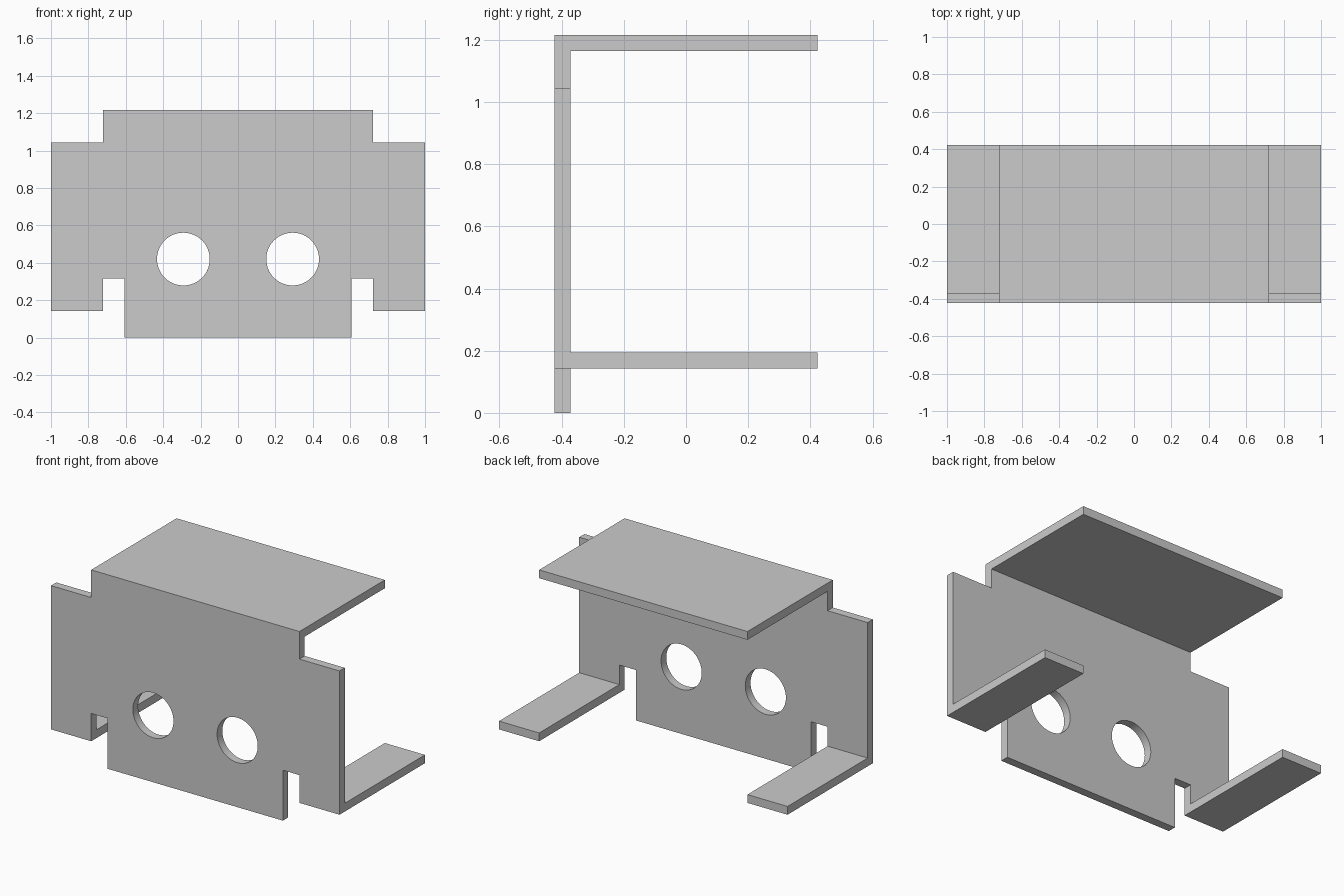
import bpy, bmesh, math

if "Cube" in bpy.data.objects:
    bpy.data.objects.remove(bpy.data.objects["Cube"])

Y0, Y1, T = -0.423, 0.423, 0.052   # front, back, sheet thickness
BACK = Y0 + T


def finish(bm, name):
    bmesh.ops.recalc_face_normals(bm, faces=bm.faces)
    me = bpy.data.meshes.new(name)
    bm.to_mesh(me)
    bm.free()
    ob = bpy.data.objects.new(name, me)
    bpy.context.collection.objects.link(ob)
    return ob


def prism(name, pts, y0, y1):
    """Extrude an x-z outline along y."""
    bm = bmesh.new()
    face = bm.faces.new([bm.verts.new((x, y0, z)) for x, z in pts])
    ext = bmesh.ops.extrude_face_region(bm, geom=[face])
    moved = [v for v in ext["geom"] if isinstance(v, bmesh.types.BMVert)]
    bmesh.ops.translate(bm, vec=(0, y1 - y0, 0), verts=moved)
    return finish(bm, name)


def rect(x0, x1, z0, z1):
    return [(x0, z0), (x1, z0), (x1, z1), (x0, z1)]


def boolean(target, other, op):
    m = target.modifiers.new(op, 'BOOLEAN')
    m.operation, m.object, m.solver = op, other, 'EXACT'
    bpy.context.view_layer.objects.active = target
    bpy.ops.object.modifier_apply(modifier=m.name)
    bpy.data.objects.remove(other)


# Front plate: mirrored half outline with shoulders and relief slots
half = [(0.607, 0), (0.607, 0.316), (0.722, 0.316), (0.722, 0.142),
        (1, 0.142), (1, 1.043), (0.722, 1.043), (0.722, 1.216)]
bracket = prism("bent_sheet_bracket", half + [(-x, z) for x, z in reversed(half)], Y0, BACK)

# Two round holes
for s in (-1, 1):
    circle = [(s * 0.292 + 0.141 * math.cos(a), 0.42 + 0.141 * math.sin(a))
              for a in (2 * math.pi * i / 64 for i in range(64))]
    boolean(bracket, prism("hole_cutter", circle, Y0 - 0.1, BACK + 0.1), 'DIFFERENCE')

# Top flange and the two bottom feet, bent backwards
flanges = [("top_flange", rect(-0.722, 0.722, 1.216 - T, 1.216)),
           ("left_foot", rect(-1, -0.722, 0.142, 0.142 + T)),
           ("right_foot", rect(0.722, 1, 0.142, 0.142 + T))]
for name, pts in flanges:
    boolean(bracket, prism(name, pts, Y0, Y1), 'UNION')

# Smooth hole walls, crisp sheet edges
bpy.ops.object.select_all(action='DESELECT')
bracket.select_set(True)
bpy.context.view_layer.objects.active = bracket
bpy.ops.object.shade_smooth_by_angle(angle=math.radians(30))
